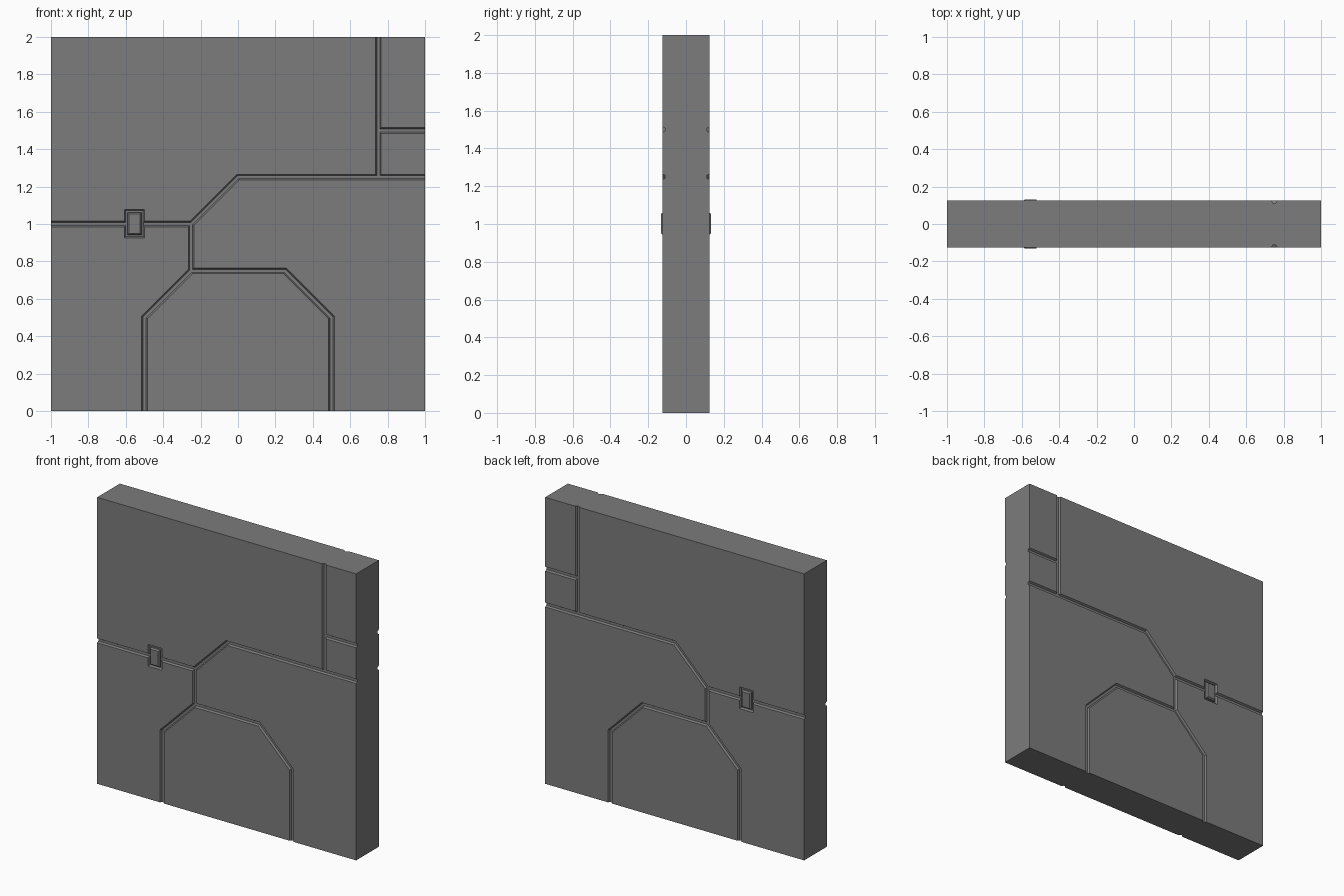
import bpy, bmesh
from mathutils import Vector

if "Cube" in bpy.data.objects:
    bpy.data.objects.remove(bpy.data.objects["Cube"])

HALF_T = 0.125
# groove cross-section: (sideways offset, depth below the surface)
PROFILE = [(0.0155, -0.02), (0.0155, 0.0), (0.008, 0.013),
           (-0.008, 0.013), (-0.0155, 0.0), (-0.0155, -0.02)]
# seam centrelines as (x, z)
PATHS = [
    [(-1.1, 1), (-0.25, 1), (0, 1.25), (1.1, 1.25)],
    [(-0.25, 1), (-0.25, 0.755)],
    [(-0.5, -0.1), (-0.5, 0.5), (-0.25, 0.75), (0.25, 0.75), (0.5, 0.5), (0.5, -0.1)],
    [(0.75, 1.25), (0.75, 2.1)],
    [(0.75, 1.5), (1.1, 1.5)],
]

# dark grey for every part
DARK = bpy.data.materials.new("dark_grey")
DARK.diffuse_color = (0.2, 0.2, 0.2, 1)
DARK.use_nodes = True
DARK.node_tree.nodes["Principled BSDF"].inputs["Base Color"].default_value = DARK.diffuse_color


def make_object(name, bm):
    bmesh.ops.recalc_face_normals(bm, faces=bm.faces)
    mesh = bpy.data.meshes.new(name)
    bm.to_mesh(mesh)
    bm.free()
    mesh.materials.append(DARK)
    ob = bpy.data.objects.new(name, mesh)
    bpy.context.collection.objects.link(ob)
    return ob


def loft(name, rings):
    bm = bmesh.new()
    loops = [[bm.verts.new(p) for p in ring] for ring in rings]
    n = len(loops[0])
    for a, b in zip(loops, loops[1:]):
        for i in range(n):
            j = (i + 1) % n
            bm.faces.new((a[i], a[j], b[j], b[i]))
    bm.faces.new(loops[0])
    bm.faces.new(loops[-1])
    return make_object(name, bm)


def groove_cutter(path, side):
    pts = [Vector(p) for p in path]
    dirs = [(b - a).normalized() for a, b in zip(pts, pts[1:])]
    rings = []
    for i, p in enumerate(pts):
        d0, d1 = dirs[max(i - 1, 0)], dirs[min(i, len(dirs) - 1)]
        n0, n1 = Vector((-d0.y, d0.x)), Vector((-d1.y, d1.x))
        miter = (n0 + n1) / (1 + n0.dot(n1))
        rings.append([(p.x + miter.x * o, side * (HALF_T - d), p.y + miter.y * o)
                      for o, d in PROFILE])
    return loft("groove_cutter", rings)


def rect(x, z, hw, hh, y):
    return [(x - hw, y, z - hh), (x + hw, y, z - hh), (x + hw, y, z + hh), (x - hw, y, z + hh)]


def cut(target, cutter):
    cutter.hide_render = True
    mod = target.modifiers.new("cut", 'BOOLEAN')
    mod.operation = 'DIFFERENCE'
    mod.solver = 'EXACT'
    mod.object = cutter
    bpy.context.view_layer.objects.active = target
    bpy.ops.object.modifier_apply(modifier=mod.name)
    bpy.data.objects.remove(cutter)


# wall slab
wall = loft("wall_panel", [rect(0, 1, 1, 1, -HALF_T), rect(0, 1, 1, 1, HALF_T)])

LX, LZ = -0.554, 1.002
for side, label in ((-1, "front"), (1, "back")):
    # seams
    for path in PATHS:
        cut(wall, groove_cutter(path, side))
    # pocket around the latch, with sloped walls
    cut(wall, loft("pocket_cutter", [rect(LX, LZ, 0.047, 0.069, side * 0.110),
                                     rect(LX, LZ, 0.054, 0.076, side * HALF_T),
                                     rect(LX, LZ, 0.054, 0.076, side * 0.15)]))
    # raised latch block with chamfered rim
    loft(label + "_latch", [rect(LX, LZ, 0.038, 0.060, side * 0.105),
                            rect(LX, LZ, 0.038, 0.060, side * 0.122),
                            rect(LX, LZ, 0.030, 0.052, side * 0.132)])
